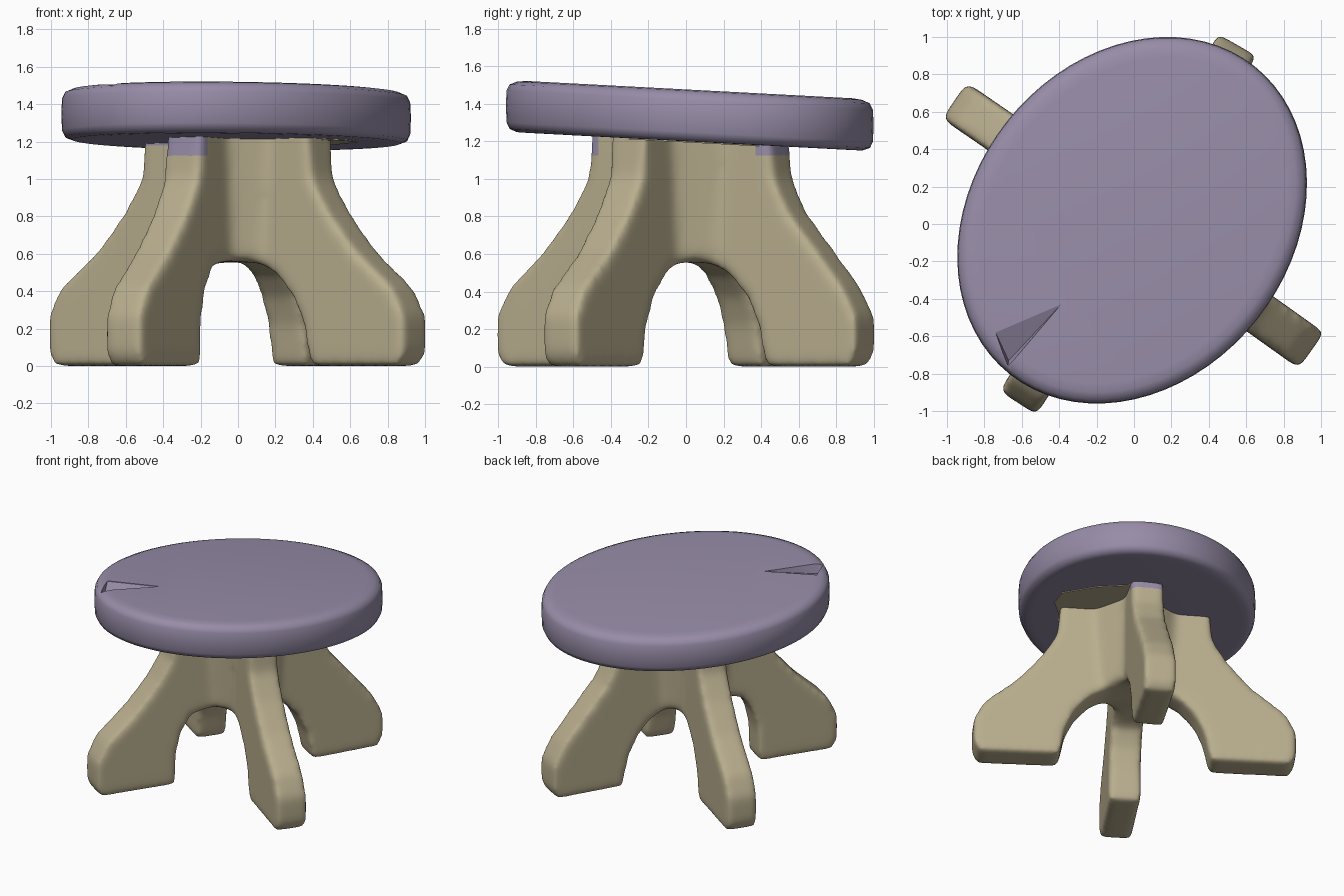
import bpy, bmesh, math
from mathutils import Vector, Matrix

if "Cube" in bpy.data.objects:
    bpy.data.objects.remove(bpy.data.objects["Cube"])


def material(name, rgb):
    m = bpy.data.materials.new(name)
    m.diffuse_color = (*rgb, 1)
    m.use_nodes = True
    m.node_tree.nodes["Principled BSDF"].inputs["Base Color"].default_value = m.diffuse_color
    return m


PURPLE = material("muted purple", (0.31, 0.265, 0.39))
TAN = material("tan wood", (0.48, 0.42, 0.27))


def new_object(name, bm, mats):
    bmesh.ops.recalc_face_normals(bm, faces=bm.faces)
    me = bpy.data.meshes.new(name)
    bm.to_mesh(me)
    bm.free()
    ob = bpy.data.objects.new(name, me)
    bpy.context.collection.objects.link(ob)
    for m in mats:
        me.materials.append(m)
    return ob


def apply_modifiers(ob):
    bpy.ops.object.select_all(action='DESELECT')
    ob.select_set(True)
    bpy.context.view_layer.objects.active = ob
    bpy.ops.object.convert(target='MESH')


def prism(bm, pts, depth, matrix):
    """Extrude an outline drawn in the XZ plane, centred on y = 0."""
    verts = [bm.verts.new((x, -depth / 2, z)) for x, z in pts]
    face = bm.faces.new(verts)
    ext = bmesh.ops.extrude_face_region(bm, geom=[face])["geom"]
    top = [v for v in ext if isinstance(v, bmesh.types.BMVert)]
    bmesh.ops.translate(bm, vec=(0, depth, 0), verts=top)
    bmesh.ops.transform(bm, matrix=matrix, verts=verts + top)


# Base: four arched legs and a hub, fused into one rounded form
ARCH = [(-0.1, 0.56), (0.20, 0.55), (0.32, 0.49), (0.43, 0.37), (0.50, 0.22), (0.545, 0)]
SQUARE_ARCH = [(-0.1, 0.56), (0.22, 0.56), (0.40, 0.53), (0.48, 0.40), (0.515, 0.25), (0.525, 0)]


def leg_outline(arch, foot, shoulder):
    return arch + [(foot - 0.04, 0), (foot, 0.07), (foot, 0.27), (foot - 0.08, 0.42),
                   (0.84 + shoulder / 2, 0.62), (0.67 + shoulder / 2, 0.82),
                   (0.56 + shoulder, 1.0), (0.53 + shoulder, 1.30), (-0.1, 1.30)]


# angle, arch, foot reach, extra shoulder reach
LEGS = [(-35.5, ARCH, 1.165, 0), (145.5, ARCH, 1.165, 0),
        (60, ARCH, 1.105, 0.04), (237, SQUARE_ARCH, 1.14, 0)]
bm = bmesh.new()
for angle, arch, foot, shoulder in LEGS:
    prism(bm, leg_outline(arch, foot, shoulder), 0.235,
          Matrix.Rotation(math.radians(angle), 4, 'Z'))
bmesh.ops.create_cone(bm, cap_ends=True, segments=4, radius1=0.36, radius2=0.41, depth=0.72,
                      matrix=Matrix.Translation((0, 0, 0.92))
                      @ Matrix.Rotation(math.radians(-35.5), 4, 'Z'))
base = new_object("legs", bm, [TAN, PURPLE])
rem = base.modifiers.new("fuse", 'REMESH')
rem.mode = 'VOXEL'
rem.voxel_size = 0.018
smo = base.modifiers.new("round", 'SMOOTH')
smo.factor = 0.5
smo.iterations = 40
apply_modifiers(base)
low = min(v.co.z for v in base.data.vertices)
base.data.transform(Matrix.Translation((0, 0, -low)))


# Purple touches at the top ends of three legs: angle, lowest height, reach
def direction(angle):
    return Vector((math.cos(math.radians(angle)), math.sin(math.radians(angle)), 0))


TOUCHES = [(direction(60), 1.13, 0.50), (direction(237), 1.13, 0.48),
           (direction(145.5), 1.175, 0.30)]
for p in base.data.polygons:
    p.use_smooth = True
    if any(p.center.z > z and p.center.dot(d) > r for d, z, r in TOUCHES):
        p.material_index = 1

# Seat: tilted oval disc built from rings (inset, height)
A, B, TURN, TILT = 1.052, 0.853, math.radians(51.6), -0.053
CX, CY, N = -0.01, 0.02, 72


def tilt(x, y, z):
    return (x, y, z + TILT * y)


rings = [(0.11, 1.200), (0.06, 1.201), (0.02, 1.216), (0.004, 1.25),
         (0, 1.34), (0.004, 1.42), (0.02, 1.453), (0.06, 1.470), (0.11, 1.476)]
bm = bmesh.new()
loops = []
for inset, z in rings:
    loop = []
    for i in range(N):
        t = 2 * math.pi * i / N
        u, v = (A - inset) * math.cos(t), (B - inset) * math.sin(t)
        x = CX + u * math.cos(TURN) - v * math.sin(TURN)
        y = CY + u * math.sin(TURN) + v * math.cos(TURN)
        loop.append(bm.verts.new(tilt(x, y, z)))
    loops.append(loop)
for lo, hi in zip(loops, loops[1:]):
    for i in range(N):
        j = (i + 1) % N
        bm.faces.new((lo[i], lo[j], hi[j], hi[i]))
bm.faces.new(loops[0][::-1])
bm.faces.new(loops[-1])
seat = new_object("seat", bm, [PURPLE])

# Wedge shaped notch cut in the seat top
bm = bmesh.new()
tri = [(-0.39, -0.43), (-0.675, -0.765), (-0.74, -0.58)]
corners = [bm.verts.new(tilt(x, y, z)) for x, y, z in
           [(*p, 1.56) for p in tri] + [(*p, 1.472) for p in tri] + [(-0.67, -0.73, 1.40)]]
bmesh.ops.convex_hull(bm, input=corners)
cutter = new_object("notch_cutter", bm, [PURPLE])
cutter.hide_render = True
cut = seat.modifiers.new("notch", 'BOOLEAN')
cut.operation = 'DIFFERENCE'
cut.solver = 'EXACT'
cut.object = cutter
apply_modifiers(seat)
bpy.data.objects.remove(cutter)
bpy.ops.object.shade_smooth_by_angle(angle=math.radians(50))

# Tan patch on the seat underside between the right and back legs
bm = bmesh.new()
patch = [(0.20, -0.20), (0.41, -0.34), (0.58, -0.20), (0.64, -0.04),
         (0.52, 0.20), (0.30, 0.46), (0.15, 0.25)]
bmesh.ops.convex_hull(bm, input=[bm.verts.new(tilt(x, y, z))
                                 for z in (1.194, 1.202) for x, y in patch])
new_object("underside_patch", bm, [TAN])
